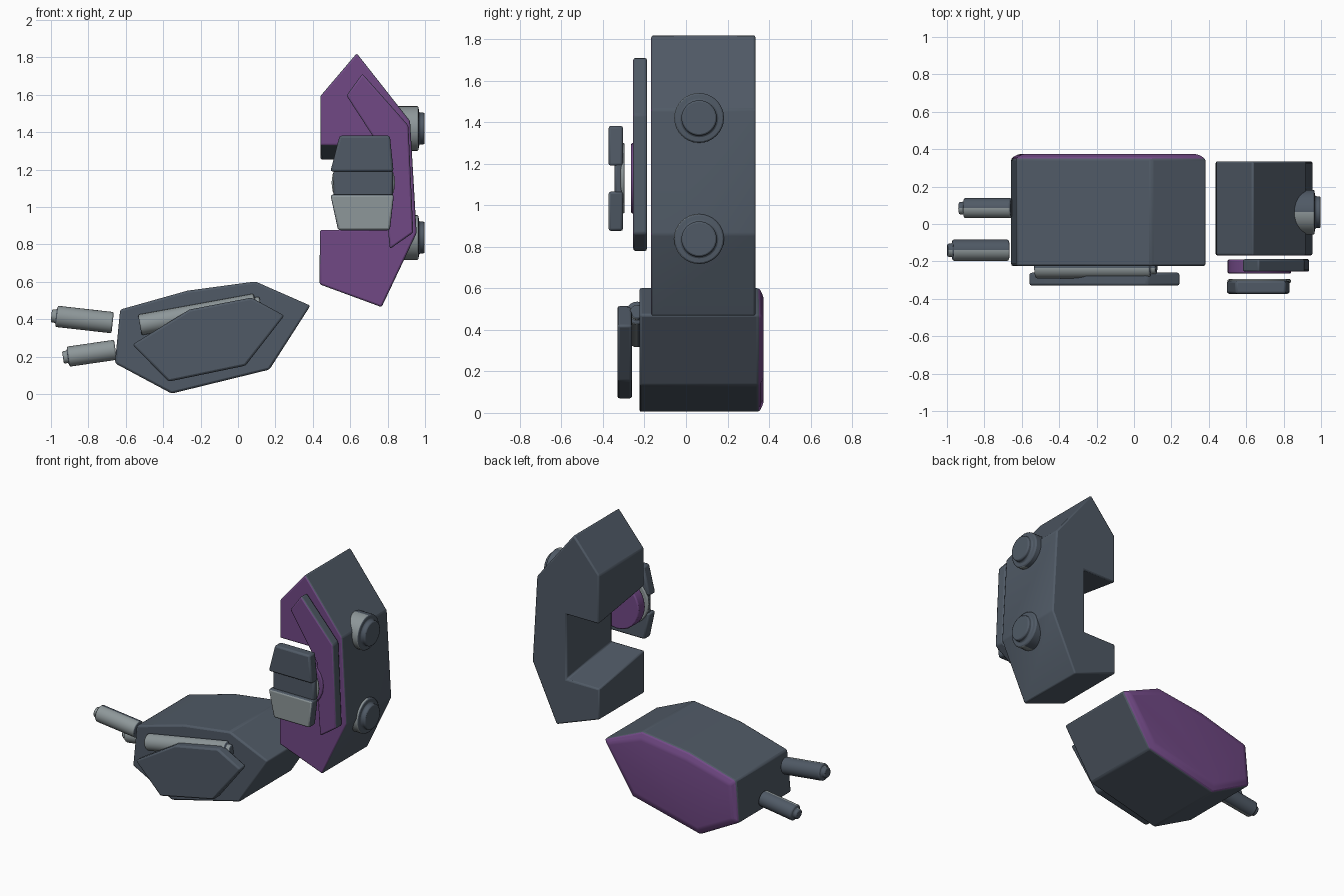
import bpy, bmesh, math
from mathutils import Vector

if "Cube" in bpy.data.objects:
    bpy.data.objects.remove(bpy.data.objects["Cube"])


def material(name, col):
    m = bpy.data.materials.new(name)
    m.diffuse_color = (*col, 1)
    m.use_nodes = True
    m.node_tree.nodes["Principled BSDF"].inputs["Base Color"].default_value = m.diffuse_color
    return m


SLATE = material("slate", (0.08, 0.102, 0.132))
PURPLE = material("purple", (0.165, 0.066, 0.235))
GREY = material("light_grey", (0.27, 0.31, 0.32))


def finish(name, bm, bevel, rule=None):
    """Turn a bmesh into an object; rule gives a material index per face."""
    bmesh.ops.recalc_face_normals(bm, faces=bm.faces)
    if rule:
        for f in bm.faces:
            f.material_index = rule(f)
    me = bpy.data.meshes.new(name)
    bm.to_mesh(me)
    bm.free()
    for m in (SLATE, PURPLE, GREY):
        me.materials.append(m)
    ob = bpy.data.objects.new(name, me)
    bpy.context.collection.objects.link(ob)
    mod = ob.modifiers.new("edge_bevel", "BEVEL")
    mod.width, mod.segments, mod.limit_method = bevel, 2, "ANGLE"
    mod.angle_limit = math.radians(25)
    bpy.ops.object.select_all(action="DESELECT")
    ob.select_set(True)
    bpy.context.view_layer.objects.active = ob
    bpy.ops.object.shade_smooth_by_angle(angle=math.radians(30))
    return ob


def prism(front, y0, y1, back=None):
    """Solid between an x-z profile at y0 and one at y1."""
    bm = bmesh.new()
    a = [bm.verts.new((x, y0, z)) for x, z in front]
    b = [bm.verts.new((x, y1, z)) for x, z in (back or front)]
    bm.faces.new(a)
    rear = bm.faces.new(b[::-1])
    for i in range(len(a)):
        j = (i + 1) % len(a)
        bm.faces.new((a[i], b[i], b[j], a[j]))
    bmesh.ops.recalc_face_normals(bm, faces=bm.faces)
    return bm, rear


def plate(name, pts, y0, y1, front_mat=0, bevel=0.012):
    bm, _ = prism(pts, y0, y1)
    return finish(name, bm, bevel, lambda f: front_mat if f.normal.y < -0.9 else 0)


def turned(name, start, end, steps, rule, bevel=0.008, sides=24):
    """Stepped round part: (distance along axis, radius) pairs."""
    start, axis = Vector(start), (Vector(end) - Vector(start)).normalized()
    u = axis.orthogonal().normalized()
    v = axis.cross(u)
    bm = bmesh.new()
    rings = []
    for d, r in steps:
        rings.append([bm.verts.new(start + axis * d + r * (
            u * math.cos(t) + v * math.sin(t)))
            for t in [2 * math.pi * k / sides for k in range(sides)]])
    for p, q in zip(rings, rings[1:]):
        for k in range(sides):
            j = (k + 1) % sides
            bm.faces.new((p[k], p[j], q[j], q[k]))
    bm.faces.new(rings[0])
    bm.faces.new(rings[-1])
    return finish(name, bm, bevel, rule)


def front_grey(f):
    return 2 if f.normal.y < -0.05 else 0


# Lower pod with a raised, chamfered back panel
pod = [(0.387, 0.473), (0.093, 0.602), (-0.27, 0.553), (-0.63, 0.452),
       (-0.658, 0.165), (-0.355, 0.003), (0.168, 0.131)]
bm, rear = prism(pod, -0.225, 0.352)
rim = bmesh.ops.inset_region(bm, faces=[rear], thickness=0.045, depth=0.022)["faces"]
panel = set(rim) | {rear}
finish("lower_pod", bm, 0.012, lambda f: 1 if f in panel else 0)

# Front plate of the pod and the rod behind it
plate("pod_front_plate", [(-0.564, 0.265), (-0.26, 0.452), (0.072, 0.516),
                          (0.248, 0.42), (0.04, 0.152), (-0.371, 0.067)], -0.33, -0.26)


def pin(name, start, end, radius):
    length = (Vector(end) - Vector(start)).length
    n = length - 0.028
    turned(name, start, end, [(0, radius), (n, radius), (n + 0.001, radius * 0.62),
                              (length, radius * 0.62)], front_grey)


pin("pod_rod", (-0.525, -0.235, 0.37), (0.12, -0.235, 0.487), 0.056)
pin("upper_peg", (-0.67, -0.14, 0.382), (-0.998, -0.14, 0.419), 0.057)
pin("lower_peg", (-0.655, 0.085, 0.237), (-0.936, 0.085, 0.196), 0.054)


# Upright C-shaped body whose notch slopes down toward the back
def c_profile(top, bottom):
    return [(0.635, 1.822), (0.44, 1.593), (0.44, top), (0.69, top), (0.69, bottom),
            (0.438, bottom), (0.436, 0.587), (0.768, 0.465), (0.955, 0.86), (0.92, 1.46)]


bm, _ = prism(c_profile(1.33, 0.88), -0.168, 0.335, c_profile(1.253, 0.80))
finish("upright_body", bm, 0.01, lambda f: 1 if f.normal.y < -0.9 else 0)

# Raised band on the upright front
plate("upright_front_band", [(0.665, 1.713), (0.58, 1.596), (0.785, 1.28), (0.80, 0.9),
                             (0.812, 0.776), (0.937, 0.863), (0.911, 1.436)],
      -0.255, -0.187, 1, 0.01)

# Round hub behind the clip
turned("hub_base", (0.67, -0.19, 1.13), (0.67, -1, 1.13), [(0, 0.17), (0.075, 0.17)],
       lambda f: 1)
turned("hub_disc", (0.67, -0.295, 1.13), (0.67, -1, 1.13), [(0, 0.17), (0.02, 0.17)],
       lambda f: 2)

# Clip: two flared jaws around a bar
plate("clip_upper_jaw", [(0.543, 1.382), (0.812, 1.382), (0.832, 1.19), (0.494, 1.19)],
      -0.373, -0.303)
plate("clip_bar", [(0.51, 1.2), (0.828, 1.2), (0.828, 1.055), (0.51, 1.055)],
      -0.345, -0.303)
plate("clip_lower_jaw", [(0.494, 1.066), (0.834, 1.066), (0.812, 0.876), (0.535, 0.876)],
      -0.373, -0.303, 2)

# Stepped bolts on the outer side
for name, z in (("upper_bolt", 1.42), ("lower_bolt", 0.837)):
    turned(name, (0.85, 0.063, z), (2, 0.063, z),
           [(0, 0.12), (0.115, 0.12), (0.118, 0.085), (0.148, 0.085)],
           lambda f: front_grey(f) if f.calc_center_median().x < 0.95 else 0, sides=32)
